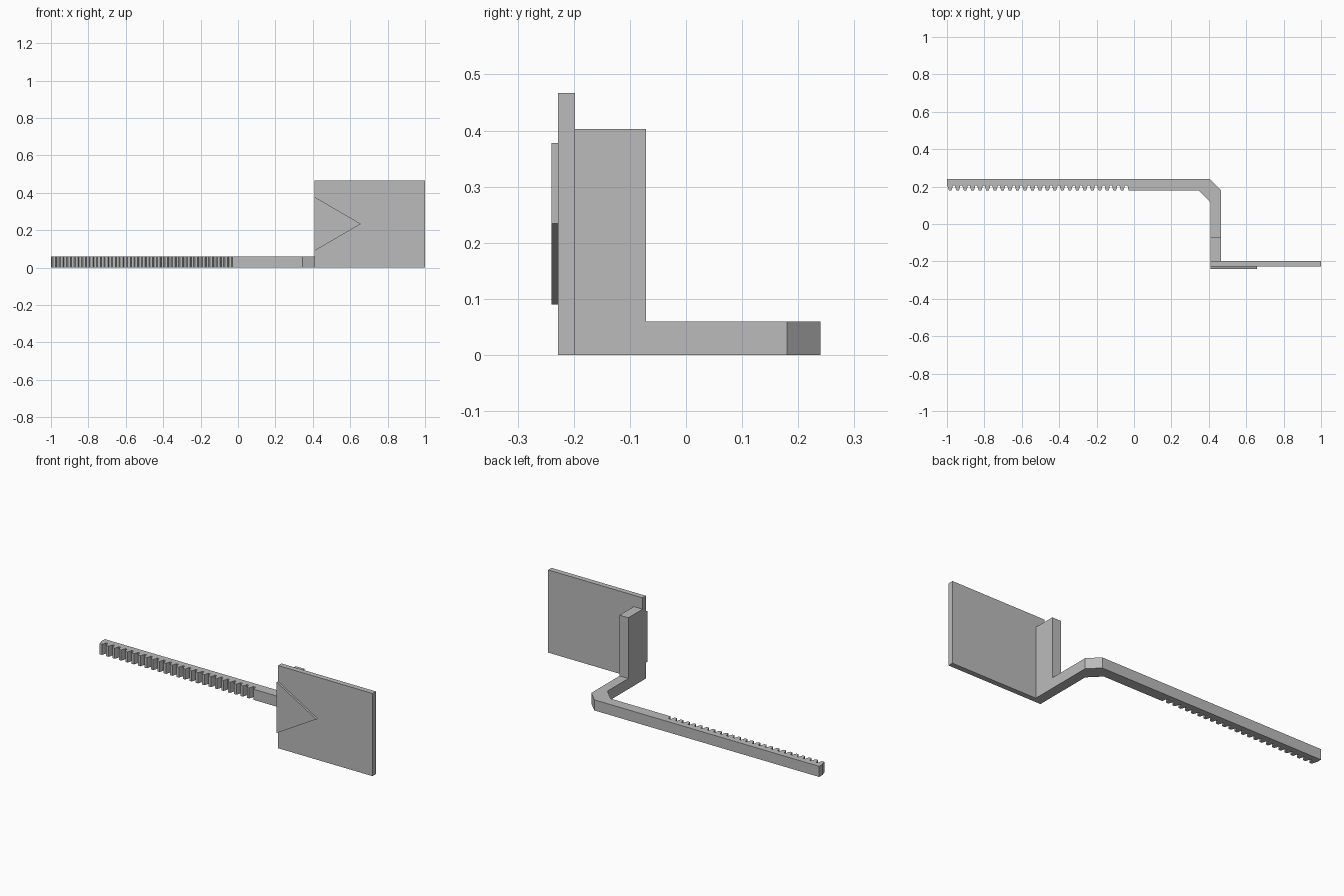
import bpy
import bmesh
from mathutils import Vector

cube = bpy.data.objects.get("Cube")
if cube:
    bpy.data.objects.remove(cube, do_unlink=True)

# Single grey material
grey = bpy.data.materials.new("plain_grey")
grey.use_nodes = True
colour = (0.5, 0.5, 0.5, 1)
grey.diffuse_color = colour
grey.node_tree.nodes["Principled BSDF"].inputs["Base Color"].default_value = colour


def prism(name, outline, direction):
    """Extrude a closed flat outline along a direction."""
    bm = bmesh.new()
    face = bm.faces.new([bm.verts.new(p) for p in outline])
    result = bmesh.ops.extrude_face_region(bm, geom=[face], use_keep_orig=True)
    moved = [v for v in result["geom"] if isinstance(v, bmesh.types.BMVert)]
    bmesh.ops.translate(bm, verts=moved, vec=Vector(direction))
    bmesh.ops.recalc_face_normals(bm, faces=bm.faces)
    mesh = bpy.data.meshes.new(name)
    bm.to_mesh(mesh)
    bm.free()
    mesh.materials.append(grey)
    obj = bpy.data.objects.new(name, mesh)
    bpy.context.collection.objects.link(obj)
    return obj


def box(name, x0, x1, y0, y1, z0, z1):
    outline = [(x0, y0, z0), (x1, y0, z0), (x1, y1, z0), (x0, y1, z0)]
    return prism(name, outline, (0, 0, z1 - z0))


# Toothed arm with a chamfered bend, drawn in plan
left, right = 0.41, 0.465
back, front, root = 0.24, 0.18, 0.207
pitch, teeth = 0.04, 24
half_tooth = [(-0.014, root), (-0.0125, 0.196), (-0.007, front)]
tooth = half_tooth + [(-x, y) for x, y in reversed(half_tooth)]

plan = [(-1, back), (-1, root)]
for i in range(teeth):
    centre = -0.983 + i * pitch
    plan += [(centre + x, y) for x, y in tooth]
plan += [(-0.036, root), (-0.032, 0.196), (-0.03, front)]
plan += [(0.345, front), (left, 0.115), (left, -0.2),
         (right, -0.2), (right, front), (0.405, back)]
prism("toothed_arm", [(x, y, 0) for x, y in plan], (0, 0, 0.06))

# Upright post behind the panel
box("post", left, right, -0.2, -0.071, 0, 0.403)

# Flat panel
box("panel", left, 1, -0.228, -0.198, 0, 0.467)

# Raised pointer on the panel front
pointer = [(left, -0.228, 0.09), (0.657, -0.228, 0.234), (left, -0.228, 0.378)]
prism("pointer", pointer, (0, -0.012, 0))
